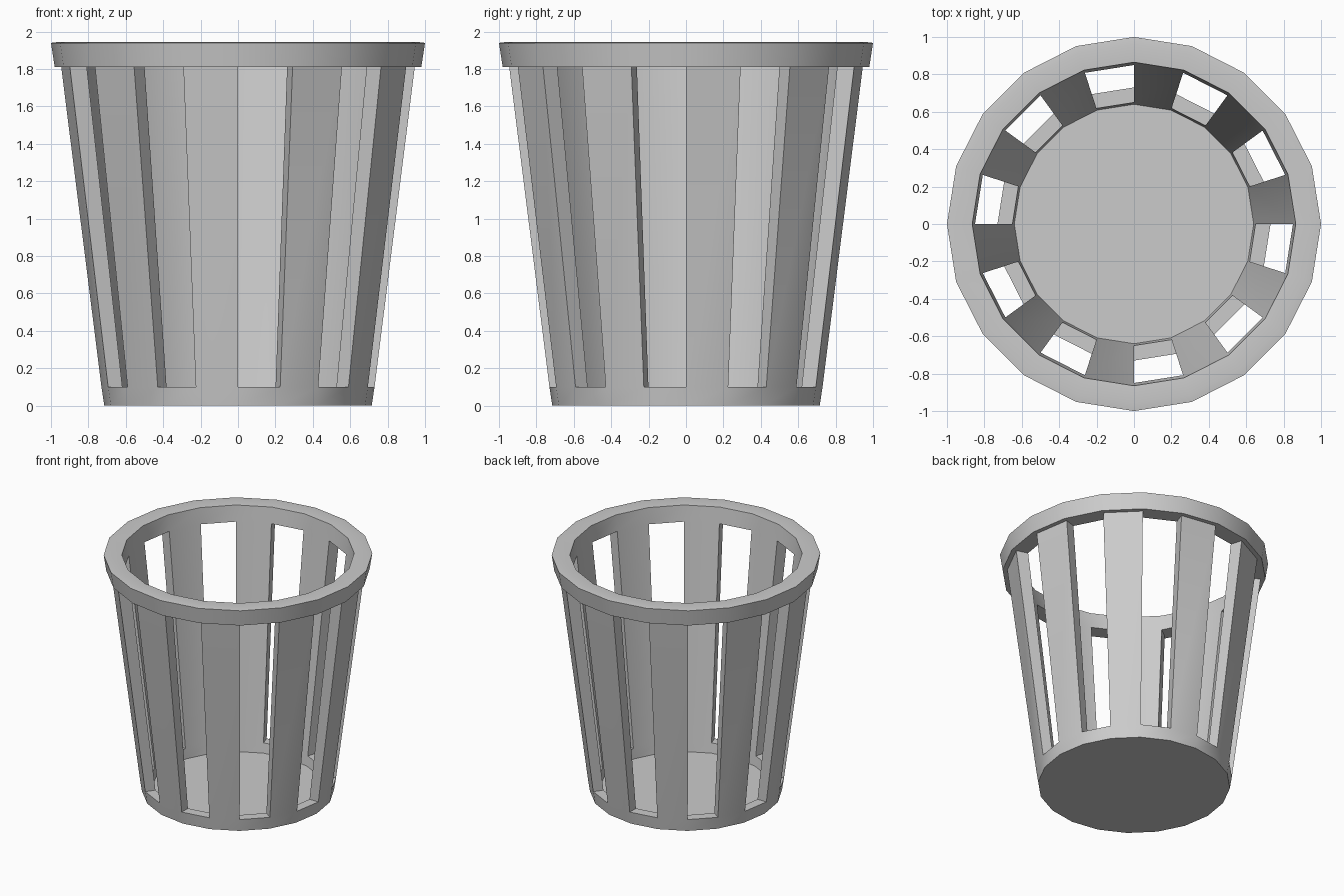
import bpy, bmesh, math

if "Cube" in bpy.data.objects:
    bpy.data.objects.remove(bpy.data.objects["Cube"])

SIDES = 20

# Cross-section rings (radius, height), from outer foot over the rim to the floor
PROFILE = [
    (0.715, 0.0),    # 0 outer foot
    (0.73, 0.10),    # 1 slot bottom, outside
    (0.945, 1.81),   # 2 slot top, outside
    (0.98, 1.81),    # 3 rim underside
    (1.00, 1.94),    # 4 rim outer top
    (0.96, 1.945),   # 5 rim crown
    (0.865, 1.94),   # 6 rim inner top
    (0.85, 1.81),    # 7 slot top, inside
    (0.65, 0.10),    # 8 slot bottom, inside
    (0.64, 0.02),    # 9 floor edge
]
OUT_LOW, OUT_HIGH, IN_HIGH, IN_LOW = 1, 2, 7, 8

bm = bmesh.new()


def ring(radius, z):
    return [bm.verts.new((radius * math.cos(2 * math.pi * i / SIDES),
                          radius * math.sin(2 * math.pi * i / SIDES), z))
            for i in range(SIDES)]


rings = [ring(r, z) for r, z in PROFILE]


def strip(a, b, i):
    j = (i + 1) % SIDES
    bm.faces.new((rings[a][i], rings[a][j], rings[b][j], rings[b][i]))


for i in range(SIDES):
    slot = i % 2 == 1
    for k in range(len(rings) - 1):
        # Leave every other wall panel open
        if slot and k in (OUT_LOW, IN_HIGH):
            continue
        strip(k, k + 1, i)
    if slot:
        # Ledge and underside of each opening
        strip(OUT_LOW, IN_LOW, i)
        strip(IN_HIGH, OUT_HIGH, i)
    # Side edges of the slats
    bm.faces.new([rings[k][i] for k in (OUT_LOW, OUT_HIGH, IN_HIGH, IN_LOW)])

# Underside and floor
bm.faces.new(list(reversed(rings[0])))
centre = bm.verts.new((0, 0, 0.02))
for i in range(SIDES):
    bm.faces.new((rings[-1][i], rings[-1][(i + 1) % SIDES], centre))

bmesh.ops.recalc_face_normals(bm, faces=bm.faces)
mesh = bpy.data.meshes.new("slatted_basket")
bm.to_mesh(mesh)
bm.free()

basket = bpy.data.objects.new("slatted_basket", mesh)
bpy.context.collection.objects.link(basket)
bpy.context.view_layer.objects.active = basket
basket.select_set(True)
bpy.ops.object.shade_smooth_by_angle(angle=math.radians(30))
